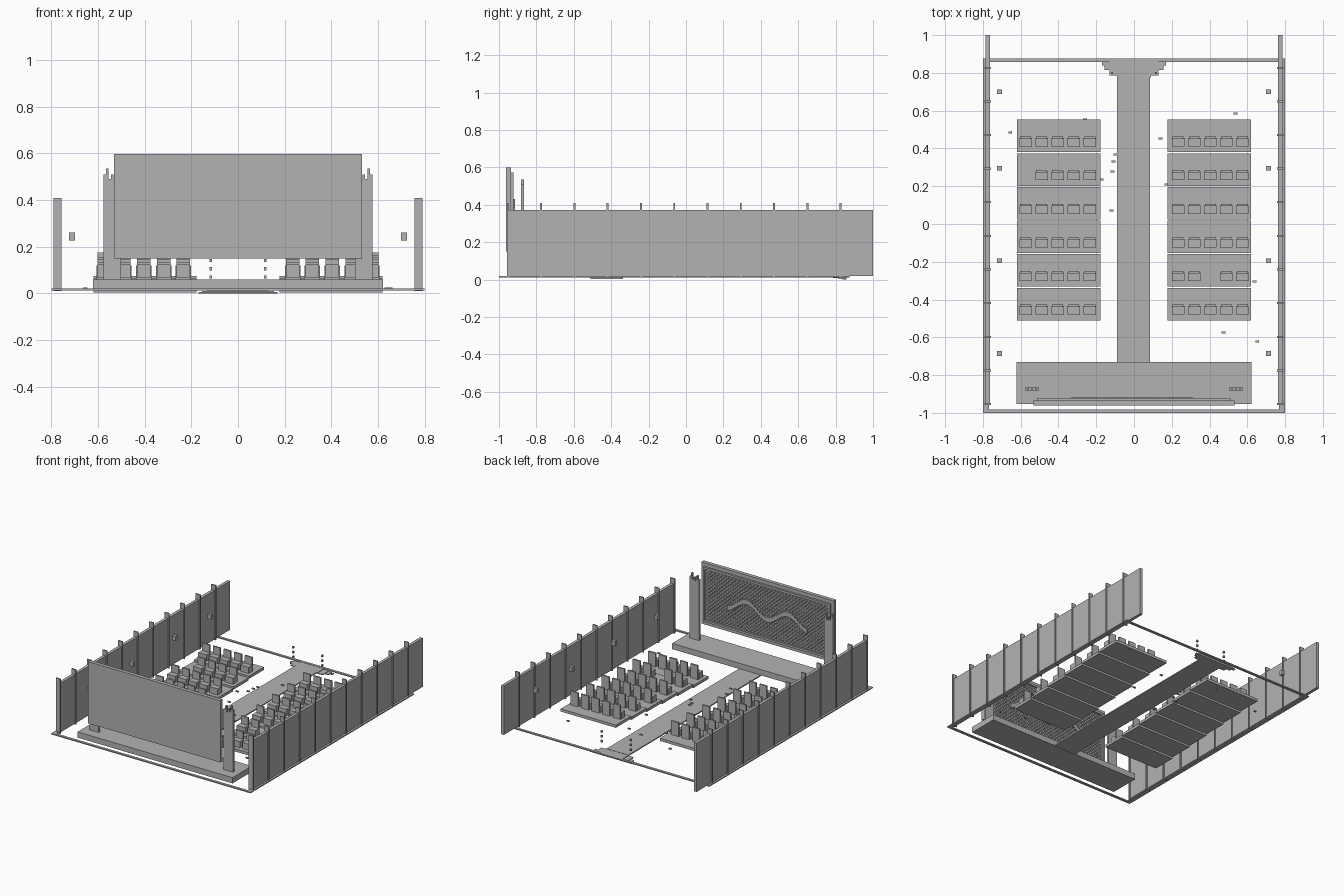
import bpy, bmesh, math

if "Cube" in bpy.data.objects:
    bpy.data.objects.remove(bpy.data.objects["Cube"])

grey = bpy.data.materials.new("plain_grey")
grey.diffuse_color = (0.45, 0.45, 0.45, 1)
grey.use_nodes = True
grey.node_tree.nodes["Principled BSDF"].inputs["Base Color"].default_value = grey.diffuse_color


def build(name, boxes, diamonds=()):
    """One object from boxes (x0, x1, y0, y1, z0, z1) and diamond studs (x, y0, y1, z, r)."""
    bm = bmesh.new()
    for x0, x1, y0, y1, z0, z1 in boxes:
        v = bmesh.ops.create_cube(bm, size=1)["verts"]
        bmesh.ops.scale(bm, vec=(x1 - x0, y1 - y0, z1 - z0), verts=v)
        bmesh.ops.translate(bm, vec=((x0 + x1) / 2, (y0 + y1) / 2, (z0 + z1) / 2), verts=v)
    for x, y0, y1, z, r in diamonds:
        ring = [[bm.verts.new((x + r * a, y, z + r * b))
                 for a, b in ((1, 0), (0, 1), (-1, 0), (0, -1))] for y in (y0, y1)]
        bm.faces.new(ring[1])
        for i in range(4):
            j = (i + 1) % 4
            bm.faces.new((ring[0][i], ring[0][j], ring[1][j], ring[1][i]))
    bmesh.ops.recalc_face_normals(bm, faces=bm.faces[:])
    me = bpy.data.meshes.new(name)
    bm.to_mesh(me)
    bm.free()
    me.materials.append(grey)
    ob = bpy.data.objects.new(name, me)
    bpy.context.collection.objects.link(ob)
    return ob


def both(box):
    """A box and its mirror across x = 0."""
    x0, x1, *rest = box
    return [box, (-x1, -x0, *rest)]


def centred(x, y, z, sx, sy, sz):
    return (x - sx / 2, x + sx / 2, y - sy / 2, y + sy / 2, z - sz / 2, z + sz / 2)


# Floor border
build("floor_border", both((0.768, 0.80, -1.0, 0.875, 0.012, 0.02))
      + [(-0.80, 0.80, 0.857, 0.875, 0.012, 0.02), (-0.80, 0.80, -1.0, -0.982, 0.012, 0.02)])

# Side walls with regular pilasters
build("side_walls", both((0.763, 0.785, -0.957, 1.0, 0.018, 0.372)))
pilasters = []
for i in range(11):
    y = -0.953 + i * 0.178
    pilasters += both((0.757, 0.792, y - 0.005, y + 0.005, 0.01, 0.408))
build("wall_pilasters", pilasters)

# Wall lamps
lamps = []
for y in (0.70, 0.295, -0.195, -0.685):
    lamps += both(centred(0.712, y, 0.243, 0.025, 0.025, 0.033))
build("wall_lamps", lamps)

# Aisle carpet and stage
build("aisle", [(-0.09, 0.085, -0.73, 0.79, 0.012, 0.02)])
build("stage", [(-0.622, 0.622, -0.952, -0.73, 0.018, 0.06)])

# Entrance steps
build("entrance_steps", [(-w, w, y, 0.857, z, z + 0.006) for w, y, z in
      ((0.17, 0.838, 0.0), (0.155, 0.815, 0.004), (0.13, 0.785, 0.008), (0.09, 0.775, 0.012))])

# Stacked marker lights at the entrance
markers = []
for z in (0.07, 0.105, 0.14):
    markers += both(centred(0.117, 0.80, z, 0.012, 0.012, 0.014))
build("entrance_markers", markers)

# Stepped seating: each row a little higher towards the back
missing = {(-1, 4, 4), (1, 1, 2)}          # side, row, column of empty places
platforms, seats, backs = [], [], []
for row in range(6):
    y = -0.51 + row * 0.178
    top = 0.024 + row * 0.0102
    platforms += both((0.177, 0.62, y, y + 0.172, top - 0.02, top))
    for side in (-1, 1):
        for col in range(5):
            if (side, row, col) in missing:
                continue
            x = side * (0.234 + col * 0.085)
            seats.append((x - 0.033, x + 0.033, y + 0.03, y + 0.075, top, top + 0.045))
            backs.append((x - 0.029, x + 0.029, y + 0.071, y + 0.083, top, top + 0.1))
build("row_platforms", platforms)
build("seats", seats)
build("seat_backs", backs)

# Screen slab and raised rim facing the audience
build("screen_slab", [(-0.532, 0.532, -0.962, -0.935, 0.15, 0.598)])
build("screen_rim", both((0.495, 0.51, -0.936, -0.922, 0.175, 0.572))
      + [(-0.51, 0.51, -0.936, -0.922, z, z + 0.015) for z in (0.175, 0.557)])

# Staggered diamond studs on the screen
studs = []
for r in range(27):
    for c in range(34):
        x = -0.482 + c * 0.0285 + (r % 2) * 0.01425
        studs.append((x, -0.936, -0.927, 0.203 + r * 0.0131, 0.0115))
build("screen_studs", [], studs)

# Wavy band across the screen
wave = []
for i in range(32):
    x = -0.33 + i * 0.02
    z = 0.37 + 0.042 * math.cos(2 * math.pi * (x - 0.145) / 0.33)
    wave.append((x, x + 0.0205, -0.936, -0.915, z - 0.018, z + 0.018))
build("screen_wave", wave)

# Side pillars with ragged tops
pillars = []
for i, top in enumerate((0.50, 0.525, 0.485, 0.51, 0.49, 0.535, 0.51)):
    x = 0.502 + i * 0.0107
    pillars += both((x, x + 0.0107, -0.881, -0.865, 0.06, top))
build("stage_pillars", pillars)

# Scattered scraps on the floor
scraps = [(-.655, .485), (-.26, .553), (.02, .485), (.14, .452), (.537, .585), (-.098, .368),
          (-.108, .33), (-.114, .278), (-.172, .235), (.172, .209), (-.119, .071), (.024, -.077),
          (.03, -.108), (.066, -.15), (-.077, -.357), (-.05, -.442), (.474, -.574),
          (.653, -.622), (.638, -.304)]
build("floor_scraps", [centred(x, y, 0.021, 0.02, 0.011, 0.008) for x, y in scraps])
